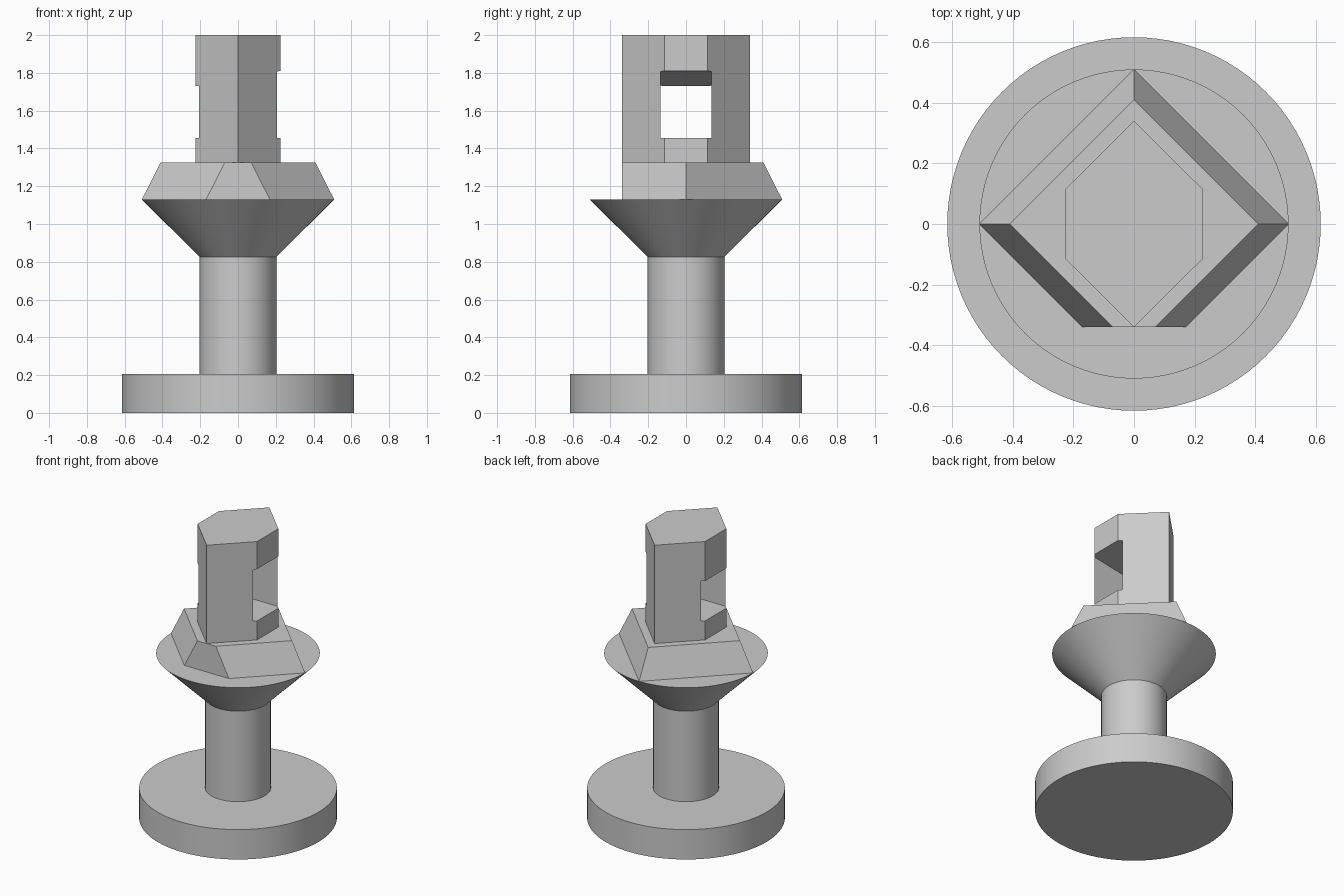
import bpy
import bmesh
from mathutils import Vector

cube = bpy.data.objects.get("Cube")
if cube:
    bpy.data.objects.remove(cube, do_unlink=True)

grey = bpy.data.materials.new("plain grey")
grey.use_nodes = True
colour = (0.6, 0.6, 0.6, 1)
grey.diffuse_color = colour
grey.node_tree.nodes["Principled BSDF"].inputs["Base Color"].default_value = colour


def add_object(name, bm):
    bmesh.ops.recalc_face_normals(bm, faces=bm.faces)
    mesh = bpy.data.meshes.new(name)
    bm.to_mesh(mesh)
    bm.free()
    mesh.materials.append(grey)
    obj = bpy.data.objects.new(name, mesh)
    bpy.context.collection.objects.link(obj)
    return obj


def activate(obj):
    bpy.ops.object.select_all(action='DESELECT')
    obj.select_set(True)
    bpy.context.view_layer.objects.active = obj


def round_part(name, r_low, r_high, z_low, z_high):
    bm = bmesh.new()
    bmesh.ops.create_cone(bm, cap_ends=True, segments=96, radius1=r_low,
                          radius2=r_high, depth=z_high - z_low)
    bmesh.ops.translate(bm, verts=bm.verts, vec=(0, 0, (z_low + z_high) / 2))
    obj = add_object(name, bm)
    activate(obj)
    bpy.ops.object.shade_smooth_by_angle()
    return obj


def extrude_outline(bm, points, vec):
    face = bm.faces.new([bm.verts.new(p) for p in points])
    new = bmesh.ops.extrude_face_region(bm, geom=[face])["geom"]
    verts = [v for v in new if isinstance(v, bmesh.types.BMVert)]
    bmesh.ops.translate(bm, verts=verts, vec=vec)
    return verts


# Turned pedestal
round_part("base_disc", 0.615, 0.615, 0, 0.205)
round_part("stem", 0.204, 0.204, 0.205, 0.826)
round_part("flared_cup", 0.204, 0.509, 0.826, 1.13)

# Tapered diamond collar, cut flat at the front
bm = bmesh.new()
r = 0.509
diamond = [(r, 0, 1.13), (0, r, 1.13), (-r, 0, 1.13), (0, -r, 1.13)]
top = extrude_outline(bm, diamond, (0, 0, 0.195))
for v in top:
    v.co.x *= 0.41 / r
    v.co.y *= 0.41 / r
cut = bmesh.ops.bisect_plane(bm, geom=bm.verts[:] + bm.edges[:] + bm.faces[:],
                             plane_co=(0, -0.34, 0), plane_no=(0, -1, 0),
                             clear_outer=True)
bmesh.ops.holes_fill(bm, edges=[e for e in bm.edges if e.is_boundary])
add_object("diamond_collar", bm)

# Six-sided post
bm = bmesh.new()
hexagon = [(0, 0.34), (-0.226, 0.115), (-0.226, -0.115),
           (0, -0.34), (0.226, -0.115), (0.226, 0.115)]
extrude_outline(bm, [(x, y, 1.325) for x, y in hexagon], (0, 0, 0.675))
post = add_object("post", bm)

# Window through the post, with a sloping ceiling
bm = bmesh.new()
reach = 0.4
mid, slope = 1.77, 0.18
outline = [(-reach, 1.455), (reach, 1.455),
           (reach, mid + slope * reach), (-reach, mid - slope * reach)]
extrude_outline(bm, [(x, -0.134, z) for x, z in outline], (0, 0.268, 0))
cutter = add_object("window_cutter", bm)
cutter.hide_render = True

activate(post)
mod = post.modifiers.new("window", 'BOOLEAN')
mod.operation = 'DIFFERENCE'
mod.solver = 'EXACT'
mod.object = cutter
bpy.ops.object.modifier_apply(modifier=mod.name)
bpy.data.objects.remove(cutter, do_unlink=True)
